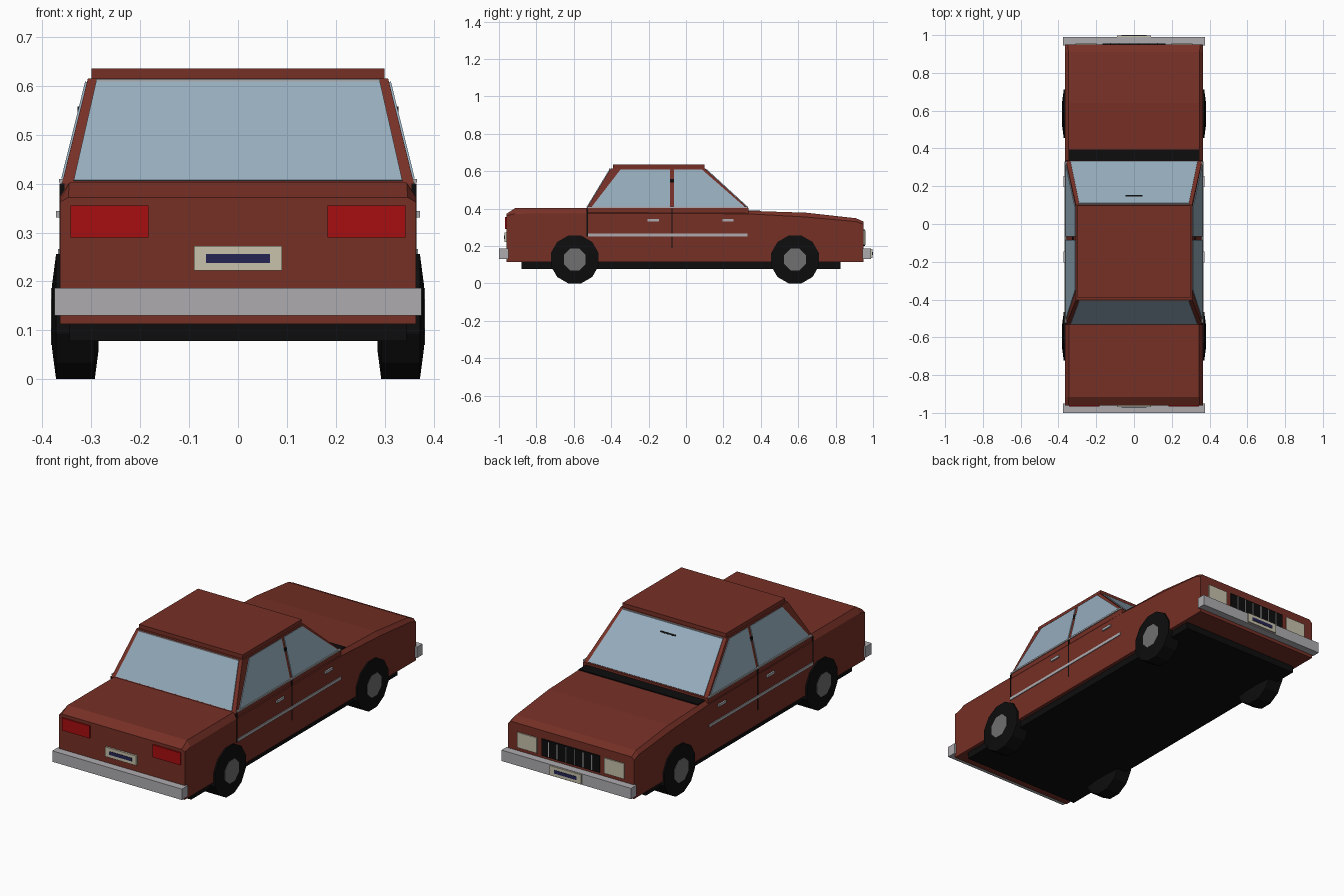
import bpy, bmesh
from math import sin, cos, pi
from mathutils import Vector

cube = bpy.data.objects.get("Cube")
if cube:
    bpy.data.objects.remove(cube, do_unlink=True)


def material(name, r, g, b):
    m = bpy.data.materials.new(name)
    m.use_nodes = True
    m.diffuse_color = (r, g, b, 1)
    bsdf = m.node_tree.nodes["Principled BSDF"]
    bsdf.inputs["Base Color"].default_value = (r, g, b, 1)
    bsdf.inputs["Roughness"].default_value = 0.6
    return m


PAINT = material("brown red paint", .18, .029, .019)
GLASS = material("blue grey glass", .30, .41, .50)
CHROME = material("light grey metal", .42, .41, .43)
BLACK = material("black rubber", .004, .004, .004)
HUB = material("hub grey", .16, .16, .16)
RED = material("tail light red", .39, .004, .005)
CREAM = material("cream", .57, .54, .41)
NAVY = material("navy", .018, .018, .09)


def finish(name, bm, mat):
    bmesh.ops.recalc_face_normals(bm, faces=bm.faces)
    mesh = bpy.data.meshes.new(name)
    bm.to_mesh(mesh)
    bm.free()
    mesh.materials.append(mat)
    ob = bpy.data.objects.new(name, mesh)
    bpy.context.collection.objects.link(ob)
    return ob


def loft(name, rings, mat):
    """Join closed rings of equal size and cap both ends."""
    bm = bmesh.new()
    rows = [[bm.verts.new(p) for p in ring] for ring in rings]
    n = len(rows[0])
    for a, b in zip(rows, rows[1:]):
        for i in range(n):
            j = (i + 1) % n
            bm.faces.new((a[i], a[j], b[j], b[i]))
    bm.faces.new(rows[0])
    bm.faces.new(rows[-1])
    return finish(name, bm, mat)


def box(name, x, y, z, mat):
    ring = lambda h: [(x[0], y[0], h), (x[1], y[0], h), (x[1], y[1], h), (x[0], y[1], h)]
    return loft(name, [ring(z[0]), ring(z[1])], mat)


def plate(name, pts, mat, half=.004):
    """Thin slab centred on a flat polygon."""
    pts = [Vector(p) for p in pts]
    n = (pts[1] - pts[0]).cross(pts[2] - pts[0]).normalized() * half
    return loft(name, [[p - n for p in pts], [p + n for p in pts]], mat)


# Lower body: sections of position, top height, shoulder height, top half width
sections = [(-.96, .372, .362, .347), (-.915, .402, .372, .345), (-.53, .402, .374, .345),
            (.33, .388, .372, .347), (.64, .378, .355, .347), (.91, .348, .33, .347),
            (.95, .33, .315, .35)]
W = .364
loft("body", [[(-W, y, .113), (-W, y, s), (-t, y, h), (t, y, h), (W, y, s), (W, y, .113)]
              for y, h, s, t in sections], PAINT)
box("belt", (-.361, .361), (-.53, .335), (.365, .402), PAINT)
box("underbody", (-.345, .345), (-.88, .825), (.078, .114), BLACK)
box("cowl", (-.345, .345), (.335, .395), (.37, .391), BLACK)

# Cabin
Z0, Z1 = .40, .615


def side_x(z):
    return .36 - (z - Z0) / (Z1 - Z0) * .053


def rear_y(z):
    return -.532 + (z - Z0) / (Z1 - Z0) * .13


def front_y(z):
    return .335 - (z - Z0) / (Z1 - Z0) * .235


loft("cabin", [[(-side_x(z), rear_y(z), z), (side_x(z), rear_y(z), z),
                (side_x(z), front_y(z), z), (-side_x(z), front_y(z), z)] for z in (Z0, Z1)], PAINT)
box("roof", (-.30, .30), (-.39, .098), (.61, .636), PAINT)

# Windscreens
for name, f in (("rear_window", rear_y), ("windscreen", front_y)):
    lo, hi = .405, .608
    plate(name, [(-.336, f(lo), lo), (.336, f(lo), lo), (.29, f(hi), hi), (-.29, f(hi), hi)], GLASS)
    box(name + "_trim", (-.29, .29), sorted((f(hi), f(.614) * 1.02)), (.609, .614), CHROME)
plate("mirror", [(-.045, front_y(.57), .57), (.045, front_y(.57), .57),
                 (.045, front_y(.576), .576), (-.045, front_y(.576), .576)], BLACK, .005)

# Parts repeated on each side
rear_glass = [(-.503, .41), (-.085, .41), (-.085, .608), (-.35, .608)]
front_glass = [(-.065, .41), (.312, .41), (.085, .608), (-.065, .608)]
for s, side in ((1, "left"), (-1, "right")):
    def span(a, b):
        return sorted((s * a, s * b))

    for name, outline in (("rear", rear_glass), ("front", front_glass)):
        plate(f"{side}_{name}_side_glass", [(s * side_x(z), y, z) for y, z in outline], GLASS)
    box(f"{side}_belt_trim", span(.355, .366), (-.525, .33), (.402, .410), CHROME)
    box(f"{side}_door_strip", span(.36, .368), (-.525, .33), (.251, .266), CHROME)
    box(f"{side}_belt_anchor", span(.31, .328), (-.085, -.065), (.54, .558), BLACK)
    for y, bottom in ((-.075, .19), (-.528, .25)):
        box(f"{side}_door_gap", span(.355, .3655), (y - .003, y + .003), (bottom, .40), BLACK)
    for y in (-.175, .225):
        box(f"{side}_door_handle", span(.36, .372), (y - .03, y + .03), (.331, .344), CHROME)

    # Wheels
    for y, end in ((-.595, "rear"), (.583, "front")):
        def ring(x, r, n):
            return [(s * x, y + r * sin((i + .5) * 2 * pi / n), .128 + r * cos((i + .5) * 2 * pi / n))
                    for i in range(n)]
        loft(f"{side}_{end}_tyre", [ring(.285, .07, 12), ring(.293, .1325, 12),
                                    ring(.372, .1325, 12), ring(.38, .07, 12)], BLACK)
        loft(f"{side}_{end}_hub", [ring(.37, .063, 8), ring(.382, .063, 8)], HUB)

    # Lamps
    box(f"{side}_tail_light", span(.183, .343), (-.967, -.955), (.29, .355), RED)
    box(f"{side}_headlight", span(.195, .31), (.945, .956), (.205, .285), CREAM)

# Grille with upright bars
box("grille", (-.168, .168), (.945, .956), (.20, .288), BLACK)
for i in range(6):
    x = -.125 + i * .05
    box("grille_bar", (x - .002, x + .002), (.95, .959), (.205, .283), CHROME)

# Bumpers
box("rear_bumper", (-.375, .375), (-1, -.95), (.13, .187), CHROME)
box("front_bumper", (-.375, .375), (.945, .99), (.13, .187), CHROME)

# Blank number plates
for end, y, d, z in (("rear", -.96, -1, .247), ("front", .988, 1, .16)):
    box(f"{end}_plate", (-.09, .09), sorted((y, y + d * .01)), (z - .025, z + .025), CREAM)
    box(f"{end}_plate_band", (-.065, .065), sorted((y, y + d * .012)), (z - .009, z + .009), NAVY)
